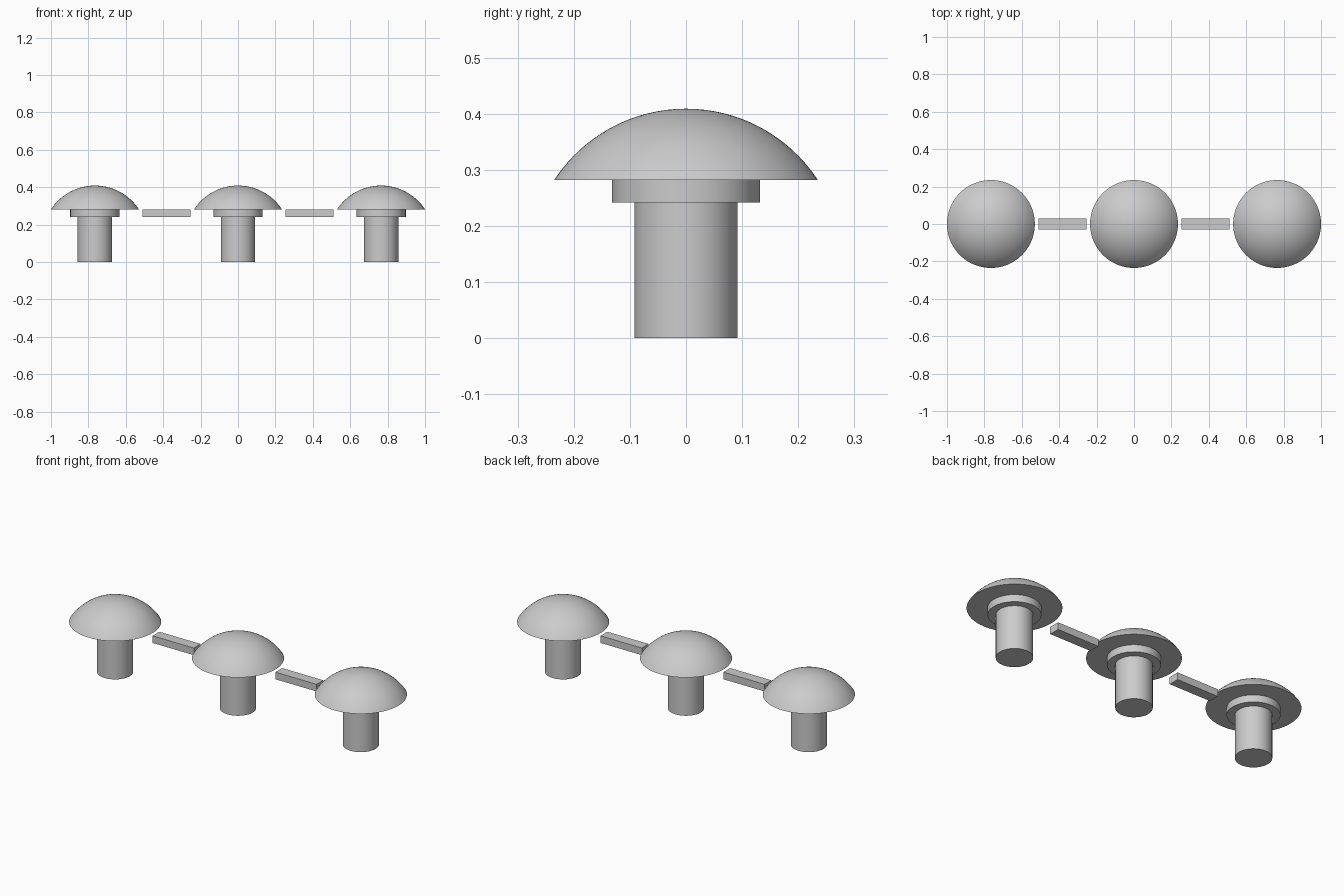
import bpy, bmesh, math

default_cube = bpy.data.objects.get("Cube")
if default_cube:
    bpy.data.objects.remove(default_cube)

SIDES = 64
SPACING = 0.765
SEAT_Z, COLLAR_Z = 0.282, 0.242   # underside of cap, underside of collar
CAP_RADIUS, CAP_HEIGHT = 0.235, 0.127

grey = bpy.data.materials.new("light grey")
grey.use_nodes = True
colour = (0.6, 0.6, 0.6, 1)
grey.diffuse_color = colour
grey.node_tree.nodes["Principled BSDF"].inputs["Base Color"].default_value = colour


def finish(name, bm, location, smooth=True):
    bmesh.ops.recalc_face_normals(bm, faces=bm.faces)
    mesh = bpy.data.meshes.new(name)
    bm.to_mesh(mesh)
    bm.free()
    mesh.materials.append(grey)
    obj = bpy.data.objects.new(name, mesh)
    obj.location = location
    bpy.context.collection.objects.link(obj)
    if smooth:
        bpy.ops.object.select_all(action='DESELECT')
        obj.select_set(True)
        bpy.context.view_layer.objects.active = obj
        bpy.ops.object.shade_smooth_by_angle(angle=math.radians(35))
    return obj


def lathe(name, profile, x):
    """Spin a (radius, height) profile around the vertical axis."""
    bm = bmesh.new()
    verts = [bm.verts.new((r, 0, z)) for r, z in profile]
    edges = [bm.edges.new(pair) for pair in zip(verts, verts[1:])]
    bmesh.ops.spin(bm, geom=verts + edges, cent=(0, 0, 0), axis=(0, 0, 1),
                   angle=math.tau, steps=SIDES)
    bmesh.ops.remove_doubles(bm, verts=bm.verts, dist=0.0001)
    return finish(name, bm, (x, 0, 0))


def cylinder(name, radius, bottom, top, x):
    return lathe(name, [(0, bottom), (radius, bottom), (radius, top), (0, top)], x)


# Spherical cap profile, from the flat underside over the rim to the top
ball = (CAP_RADIUS ** 2 + CAP_HEIGHT ** 2) / (2 * CAP_HEIGHT)
rim_angle = math.asin(CAP_RADIUS / ball)
centre_z = SEAT_Z + CAP_HEIGHT - ball
rings = 16
dome = [(0, SEAT_Z)]
for i in range(rings, -1, -1):
    a = rim_angle * i / rings
    dome.append((ball * math.sin(a), centre_z + ball * math.cos(a)))

# Three domed posts in a row
for side, x in (("right", -SPACING), ("middle", 0), ("left", SPACING)):
    cylinder(side + "_stem", 0.092, 0, COLLAR_Z, x)
    cylinder(side + "_collar", 0.132, COLLAR_Z, SEAT_Z, x)
    lathe(side + "_cap", dome, x)

# Free bars between the posts
for side, sign in (("right", -1), ("left", 1)):
    bm = bmesh.new()
    bmesh.ops.create_cube(bm, size=1)
    bmesh.ops.scale(bm, vec=(0.257, 0.06, SEAT_Z - COLLAR_Z), verts=bm.verts)
    finish(side + "_bar", bm, (sign * SPACING / 2, 0, (SEAT_Z + COLLAR_Z) / 2), smooth=False)
